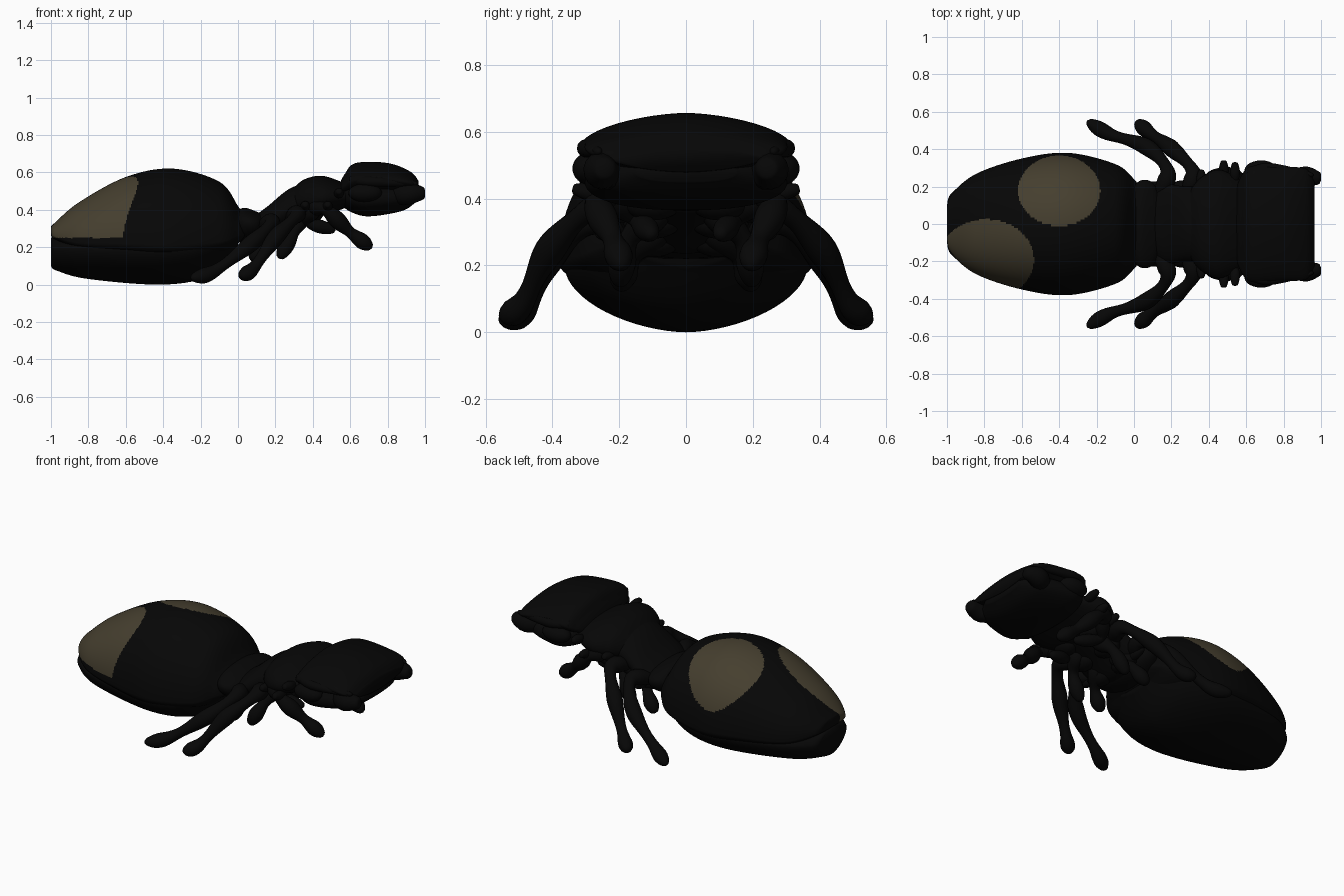
import bpy
import bmesh
import math
from mathutils import Matrix, Vector

if "Cube" in bpy.data.objects:
    bpy.data.objects.remove(bpy.data.objects["Cube"], do_unlink=True)


def make_material(name, colour):
    material = bpy.data.materials.new(name)
    material.use_nodes = True
    rgba = (*colour, 1)
    material.diffuse_color = rgba
    shader = material.node_tree.nodes["Principled BSDF"]
    shader.inputs["Base Color"].default_value = rgba
    shader.inputs["Roughness"].default_value = 0.8
    return material


BLACK = make_material("shell black", (0.002, 0.002, 0.002))
OLIVE = make_material("spot olive brown", (0.06, 0.049, 0.028))


def smooth_rows(rows, count):
    """Resample rows of values with a smooth spline through them."""
    result = []
    last = len(rows) - 1
    for step in range(count):
        place = step / (count - 1) * last
        index = min(int(place), last - 1)
        t = place - index
        before = rows[max(index - 1, 0)]
        after = rows[min(index + 2, last)]
        row = []
        for a, b, c, d in zip(before, rows[index], rows[index + 1], after):
            start, end = (c - a) / 2, (d - b) / 2
            ease = t * t * (3 - 2 * t)
            row.append(b + (c - b) * ease + start * t * (1 - t) ** 2
                       - end * t * t * (1 - t))
        result.append(row)
    return result


def power(value, exponent):
    return math.copysign(abs(value) ** exponent, value)


def finish(name, bm):
    """Turn the working mesh into a smooth black object."""
    bmesh.ops.recalc_face_normals(bm, faces=bm.faces)
    for face in bm.faces:
        face.smooth = True
    mesh = bpy.data.meshes.new(name)
    bm.to_mesh(mesh)
    bm.free()
    mesh.materials.append(BLACK)
    item = bpy.data.objects.new(name, mesh)
    bpy.context.scene.collection.objects.link(item)
    return item


def bridge(name, outlines):
    """Join a sequence of closed outlines into a capped skin."""
    bm = bmesh.new()
    rings = [[bm.verts.new(point) for point in line] for line in outlines]
    for a, b in zip(rings, rings[1:]):
        for k in range(len(a)):
            bm.faces.new((a[k - 1], a[k], b[k], b[k - 1]))
    bm.faces.new(rings[0])
    bm.faces.new(rings[-1])
    return finish(name, bm)


def loft(name, rows, belt, count=48, sides=48, fullness=1.0):
    """Skin along x; rows hold x, half width, top, bottom.
    The belt is the relative height of the widest line."""
    outlines = []
    for x, width, top, bottom in smooth_rows(rows, count):
        middle = bottom + (top - bottom) * belt
        outline = []
        for k in range(sides):
            angle = math.tau * k / sides
            up = power(math.sin(angle), fullness)
            reach = top - middle if up > 0 else middle - bottom
            side = width * power(math.cos(angle), fullness)
            outline.append((x, side, middle + reach * up))
        outlines.append(outline)
    return bridge(name, outlines)


def limb(name, points, thickness, joints, sign, sides=14, count=36):
    """Tapering limb with a swelling for each joint and a rounded tip."""
    path = [Vector((x, sign * y, z)) for x, y, z in smooth_rows(points, count)]
    outlines = []
    for i, centre in enumerate(path):
        t = i / (count - 1)
        ahead, behind = path[min(i + 1, count - 1)], path[max(i - 1, 0)]
        along = (ahead - behind).normalized()
        across = along.cross(Vector((1, 0, 1))).normalized()
        swell = 1 - math.cos(math.tau * joints * t) / 5
        radius = thickness * swell * (1 - t / 5) * math.sqrt(1.05 - t ** 20)
        outlines.append([
            centre + Matrix.Rotation(math.tau * k / sides, 3, along)
            @ across * radius for k in range(sides)])
    return bridge(name, outlines)


def blob(name, centre, size):
    bm = bmesh.new()
    bmesh.ops.create_uvsphere(bm, u_segments=24, v_segments=16, radius=1)
    bmesh.ops.scale(bm, vec=size, verts=bm.verts)
    bmesh.ops.translate(bm, vec=centre, verts=bm.verts)
    return finish(name, bm)


# Wing case with two round spots
wing_case = loft("wing_case", [
    (-1, .06, .31, .27), (-.98, .15, .33, .24), (-.85, .265, .44, .17),
    (-.6, .35, .575, .13), (-.35, .38, .62, .11), (-.1, .32, .55, .15),
    (0, .24, .42, .22), (.04, .18, .36, .25)],
    belt=.2, count=260, sides=220, fullness=.95)
wing_case.data.materials.append(OLIVE)
for face in wing_case.data.polygons:
    x, y, z = face.center
    upper = math.hypot((x + .4) / .22, (y - .178) / .188) < 1 and z > .3
    rear = math.hypot((x + .79) / .255, (y + .19) / .215) < 1 and z > .25
    face.material_index = int(upper or rear)

# Belly under the wing case
loft("belly", [
    (-1, .1, .25, .1), (-.97, .17, .26, .075), (-.8, .28, .29, .03),
    (-.4, .36, .3, 0), (-.15, .32, .32, .05), (0, .19, .35, .2)],
    belt=.62, sides=64, fullness=1.15)

# Waist, thorax and collar
loft("waist", [(-.03, .16, .38, .24), (.03, .23, .41, .22),
               (.1, .22, .39, .23), (.16, .12, .36, .26)], belt=.6)
loft("thorax", [(.08, .14, .36, .24), (.16, .21, .42, .24),
                (.28, .2, .515, .3), (.42, .2, .56, .36)], belt=.5)
loft("collar", [(.3, .18, .52, .37), (.36, .25, .565, .36),
                (.46, .29, .58, .37), (.6, .22, .53, .42)],
     belt=.45, fullness=.95)

# Head: flat crown above a rounded jaw
loft("crown", [(.54, .16, .53, .46), (.57, .25, .59, .45),
               (.63, .31, .65, .45), (.8, .305, .65, .45),
               (.92, .295, .605, .47), (.965, .23, .555, .48)],
     belt=.55, fullness=1.2)
loft("jaw", [(.55, .18, .55, .43), (.6, .27, .55, .39),
             (.7, .305, .55, .365), (.88, .26, .54, .395),
             (.96, .15, .51, .45)], belt=.5, fullness=.85)

# Limbs: path, thickness and number of swellings
limbs = {
    "front_leg": ([(.4, .2, .42), (.47, .27, .4), (.6, .22, .28),
                   (.715, .19, .195)], .042, 3),
    "middle_leg": ([(.28, .16, .36), (.315, .28, .37), (.2, .405, .25),
                    (.08, .49, .085), (.01, .55, .045)], .041, 3),
    "hind_leg": ([(.13, .15, .31), (.18, .28, .33), (.07, .41, .22),
                  (-.13, .48, .07), (-.25, .55, .035)], .041, 3),
    "folded_front_leg": ([(.44, .24, .42), (.37, .15, .34),
                          (.52, .1, .29)], .035, 2),
    "folded_middle_leg": ([(.34, .06, .37), (.3, .17, .28),
                           (.22, .2, .14)], .04, 2),
    "folded_hind_leg": ([(.22, .05, .33), (.15, .16, .23),
                         (.07, .2, .13)], .04, 2),
    "mandible": ([(.82, .2, .47), (.91, .25, .485), (1, .24, .49)], .052, 1),
    "brow_ridge": ([(.6, .27, .56), (.72, .3, .55), (.96, .26, .54)], .024, 1),
}
spines = [(.48, .34, .43), (.54, .33, .5), (.36, .29, .43), (.16, .27, .3)]

# Mirrored limbs, eyes, lips, spines and leg sockets
for side, sign in (("left", 1), ("right", -1)):
    for part, (points, thickness, joints) in limbs.items():
        limb(f"{side}_{part}", points, thickness, joints, sign)
    blob(f"{side}_eye", (.68, sign * .285, .49), (.09, .055, .05))
    blob(f"{side}_lip", (.91, sign * .08, .5), (.055, .08, .045))
    for number, (x, y, z) in enumerate(spines, 1):
        base = (x, y - .1, z - .02)
        limb(f"{side}_spine_{number}", [base, (x, y, z)], .024, 1, sign)
    for number in range(3):
        blob(f"{side}_leg_socket_{number + 1}",
             (.16 + number * .12, sign * .1, .28 + number * .055),
             (.06, .09, .055))
